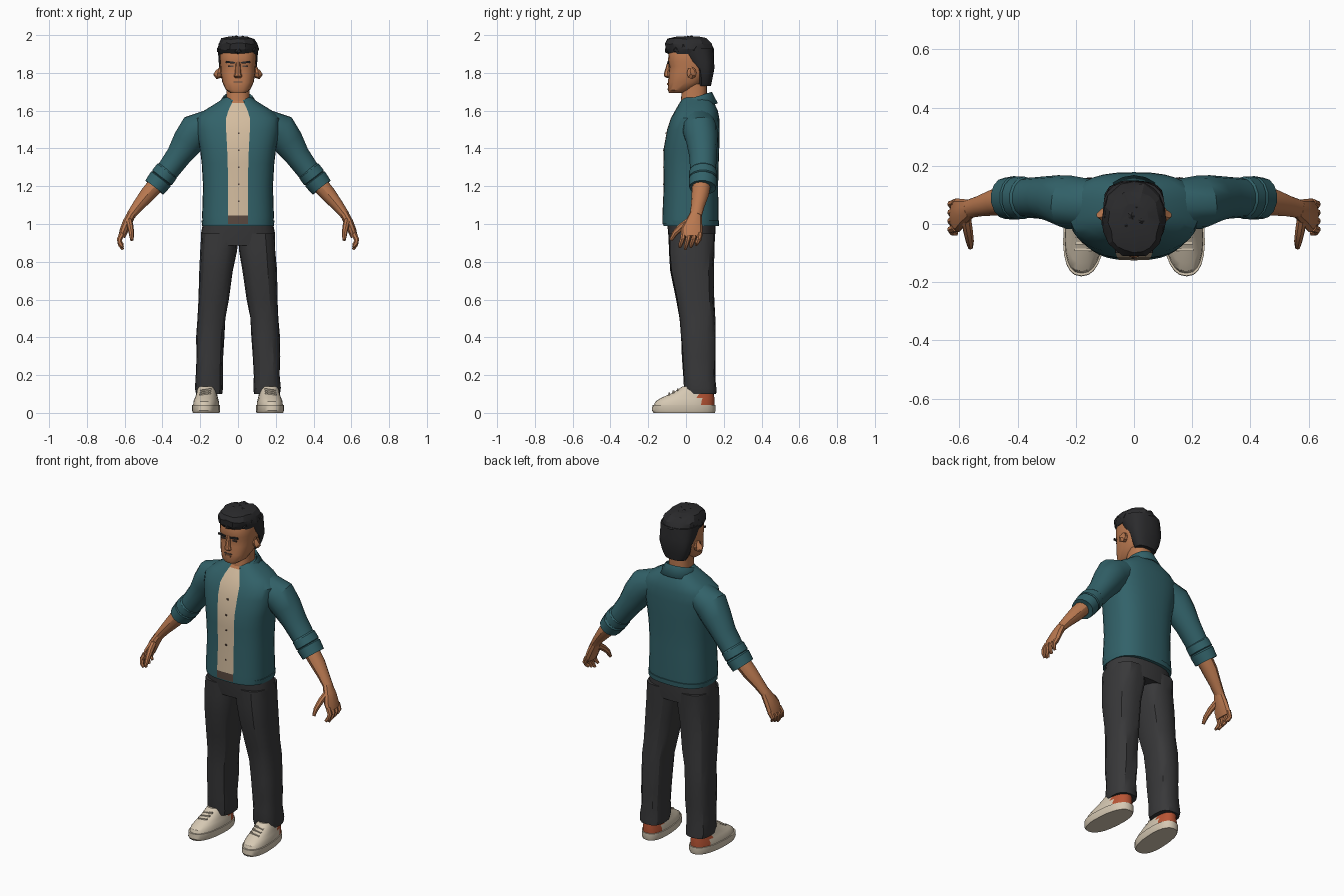
import bpy, bmesh, math, random
from mathutils import Vector, Matrix

random.seed(4)
if "Cube" in bpy.data.objects:
    bpy.data.objects.remove(bpy.data.objects["Cube"])


def material(name, r, g, b):
    m = bpy.data.materials.new(name)
    m.use_nodes = True
    m.diffuse_color = (r, g, b, 1)
    m.node_tree.nodes["Principled BSDF"].inputs["Base Color"].default_value = (r, g, b, 1)
    return m


TEAL = material("teal_shirt", .032, .122, .142)
CREAM = material("cream_undershirt", .66, .51, .35)
SKIN = material("skin", .49, .19, .08)
HAIR = material("black_hair", .024, .024, .026)
PANTS = material("charcoal_trousers", .04, .04, .042)
SHOE = material("pale_shoe", .67, .58, .45)
RUST = material("rust_heel", .48, .09, .035)
BELT = material("brown_belt", .1, .065, .05)


def finish(name, bm, mats, angle=32):
    bmesh.ops.recalc_face_normals(bm, faces=bm.faces)
    me = bpy.data.meshes.new(name)
    bm.to_mesh(me)
    bm.free()
    for m in mats:
        me.materials.append(m)
    for p in me.polygons:
        p.use_smooth = True
    me.set_sharp_from_angle(angle=math.radians(angle))
    ob = bpy.data.objects.new(name, me)
    bpy.context.collection.objects.link(ob)
    return ob


def loft(name, rings, mats, rule=None, jitter=0, angle=32):
    """Skin a stack of rings; rule(centre, column) picks the material."""
    bm = bmesh.new()
    rows = []
    for i, r in enumerate(rings):
        j = jitter if 0 < i < len(rings) - 1 else 0
        rows.append([bm.verts.new(p + Vector([random.uniform(-j, j) for _ in range(3)])) for p in r])
    n = len(rows[0])
    for a, b in zip(rows, rows[1:]):
        for k in range(n):
            f = bm.faces.new((a[k], a[(k + 1) % n], b[(k + 1) % n], b[k]))
            if rule:
                f.material_index = rule(f.calc_center_median(), k)
    for cap in (rows[0], rows[-1]):
        bm.faces.new(cap)
    return finish(name, bm, mats, angle)


def power(v, e):
    return math.copysign(abs(v) ** (2 / e), v)


def level(z, rx, front, back, cx=0, n=24, e=2.5, skew=0):
    """Horizontal rounded ring, starting at the front."""
    pts = []
    for k in range(n):
        t = k * math.tau / n
        y = (front + back) / 2 - (back - front) / 2 * power(math.cos(t), e)
        pts.append(Vector((cx + rx * power(math.sin(t), e) + skew * y, y, z)))
    return pts


def tube(name, path, mat, n=12, side=1, angle=32):
    """Limb along a path of (x, y, z, width along y, thickness)."""
    c = [Vector((side * p[0], p[1], p[2])) for p in path]
    rings = []
    for i, p in enumerate(path):
        d = (c[min(i + 1, len(c) - 1)] - c[max(i - 1, 0)]).normalized()
        v = d.cross(Vector((0, 1, 0))).normalized()
        u = v.cross(d)
        rings.append([c[i] + u * p[3] * math.cos(a) + v * p[4] * math.sin(a)
                      for a in (k * math.tau / n for k in range(n))])
    return loft(name, rings, [mat], angle=angle)


def block(name, loc, size, mat, tilt=0):
    bm = bmesh.new()
    m = Matrix.Translation(loc) @ Matrix.Rotation(tilt, 4, 'Y') @ Matrix.Diagonal((*size, 1))
    bmesh.ops.create_cube(bm, size=1, matrix=m)
    return finish(name, bm, [mat])


# Shirt body, with the undershirt and belt showing through the open front
def shirt_rule(c, k):
    if k not in (0, 31):
        return 0
    return 2 if c.z < 1.04 else 3 if c.z > 1.625 else 1


loft("shirt_body", [level(z, rx, f, b, n=32, e=2.6) for z, rx, f, b in (
    (1.0, .188, -.125, .17), (1.045, .19, -.125, .172), (1.2, .185, -.118, .17),
    (1.32, .192, -.12, .173), (1.4, .202, -.118, .176), (1.5, .222, -.1, .178),
    (1.56, .222, -.08, .176), (1.6, .18, -.058, .168), (1.64, .115, -.035, .15),
    (1.67, .07, -.015, .13))], [TEAL, CREAM, BELT, SKIN], shirt_rule)
loft("shirt_hem", [level(z, rx, f, b, n=32, e=2.6) for z, rx, f, b in (
    (.99, .19, -.12, .174), (1.018, .193, -.122, .176))], [TEAL])

# Undershirt buttons
for i, z in enumerate((1.12, 1.21, 1.3, 1.39, 1.48)):
    block(f"button_{i + 1}", (.004, -.119 + max(0, z - 1.4) * .18, z), (.009, .008, .009), BELT)

# Folded collar, open at the front with lowered points
bm = bmesh.new()
rows = []
for k in range(17):
    t = math.radians(24 + k * 19.5)
    back = (1 - math.cos(t)) / 2
    tip = .035 if k in (0, 16) else 0
    s, c = math.sin(t), -math.cos(t)
    rows.append([bm.verts.new(p) for p in (
        (.07 * s, .05 + .075 * c, 1.635 + .05 * back),
        (.078 * s, .05 + .087 * c, 1.645 + .055 * back),
        ((.115 + tip) * s, .05 + .118 * c, 1.595 - tip + .045 * back))])
for a, b in zip(rows, rows[1:]):
    for i in range(2):
        bm.faces.new((a[i], b[i], b[i + 1], a[i + 1]))
collar = finish("collar", bm, [TEAL])
mod = collar.modifiers.new("thickness", 'SOLIDIFY')
mod.thickness = .01

# Neck and head
loft("neck", [level(1.57, .07, -.04, .11), level(1.64, .062, -.028, .11),
              level(1.74, .062, -.02, .11)], [SKIN])
loft("head", [level(z, rx, f, b, n=20, e=2.6) for z, rx, f, b in (
    (1.694, .04, -.09, -.01), (1.71, .064, -.097, .03), (1.75, .083, -.095, .09),
    (1.8, .092, -.092, .12), (1.835, .094, -.088, .13), (1.86, .096, -.096, .132),
    (1.92, .095, -.09, .13), (1.97, .07, -.06, .1))], [SKIN])
loft("nose", [level(z, rx, f, -.08, n=8, e=2) for z, rx, f in (
    (1.772, .014, -.1), (1.783, .023, -.118), (1.8, .016, -.116), (1.86, .011, -.098))], [SKIN])
block("mouth", (0, -.0945, 1.752), (.05, .004, .006), BELT)
block("lower_lip", (0, -.096, 1.741), (.036, .008, .009), SKIN)
for name, s in (("left", 1), ("right", -1)):
    block(name + "_eyebrow", (s * .041, -.0945, 1.856), (.048, .009, .01), HAIR, -s * .12)
    block(name + "_eye", (s * .038, -.088, 1.836), (.028, .008, .008), BELT)
    tube(name + "_ear", [(.088, .035, 1.8, .022, .025), (.107, .03, 1.8, .026, .034),
                         (.113, .035, 1.805, .016, .024)], SKIN, 8, s)

# Hair: cropped back, full top and loose clumps
loft("hair_back", [level(z, rx, f, b, n=20) for z, rx, f, b in (
    (1.73, .064, .06, .132), (1.77, .086, .055, .142), (1.82, .098, .045, .148),
    (1.86, .103, .0, .15), (1.93, .107, -.055, .147))], [HAIR], jitter=.002)
loft("hair_top", [level(z, rx, f, b, n=20, e=2.3) for z, rx, f, b in (
    (1.9, .1, -.09, .14), (1.925, .108, -.108, .146), (1.955, .104, -.112, .138),
    (1.98, .085, -.095, .11), (1.992, .05, -.05, .07))], [HAIR], jitter=.005, angle=20)
bm = bmesh.new()
for k in range(34):
    a, h = k * 2.4, (k + .5) / 34
    r = math.sqrt(1 - h * h)
    pos = (.087 * r * math.sin(a), .015 - .1 * r * math.cos(a), 1.918 + .06 * h)
    m = Matrix.Translation(pos) @ Matrix.Rotation(a, 4, 'Z') @ Matrix.Diagonal((.024, .03, .022, 1))
    bmesh.ops.create_icosphere(bm, subdivisions=1, radius=1, matrix=m)
finish("hair_clumps", bm, [HAIR], 20)

# Hips
loft("trouser_hips", [level(z, rx, f, b) for z, rx, f, b in (
    (.885, .195, -.085, .15), (.95, .196, -.095, .155), (1.02, .182, -.1, .155))], [PANTS])


def shoe_rule(c, k):
    return 1 if c.y > .07 and c.z > .045 else 0


for name, s in (("left", 1), ("right", -1)):
    # Sleeve, rolled cuff and bare forearm
    tube(name + "_sleeve", [(.13, .065, 1.545, .085, .07), (.225, .075, 1.492, .092, .095),
                            (.265, .085, 1.435, .083, .085), (.315, .09, 1.36, .073, .068),
                            (.37, .09, 1.285, .068, .062), (.43, .09, 1.21, .064, .056)], TEAL, 14, s)
    tube(name + "_cuff", [(.368, .09, 1.29, .064, .056), (.376, .09, 1.28, .073, .066),
                          (.402, .09, 1.246, .074, .067), (.405, .09, 1.242, .069, .061),
                          (.409, .09, 1.237, .075, .067), (.443, .088, 1.193, .071, .062),
                          (.44, .088, 1.197, .05, .045)], TEAL, 14, s)
    tube(name + "_forearm", [(.41, .085, 1.235, .05, .046), (.48, .075, 1.155, .046, .041),
                             (.53, .062, 1.095, .036, .031), (.568, .052, 1.045, .032, .024)], SKIN, 12, s)
    # Hand with curled fingers and a forward thumb
    tube(name + "_palm", [(.562, .052, 1.055, .031, .024), (.585, .042, 1.01, .045, .026),
                          (.604, .03, .965, .058, .024), (.616, .03, .932, .056, .019)], SKIN, 10, s)
    for i, finger in enumerate(("index", "middle", "ring", "little")):
        y, low = -.013 + i * .029, .012 * abs(i - 1)
        tube(f"{name}_{finger}_finger", [(.612, y, .95, .014, .016), (.628, y - .006, .918, .0135, .014),
                                         (.624, y - .015, .89 + low / 2, .012, .012),
                                         (.61, y - .02, .866 + low, .008, .008)], SKIN, 7, s)
    tube(name + "_thumb", [(.578, .025, 1.02, .02, .018), (.57, -.025, .985, .019, .017),
                           (.564, -.06, .95, .015, .014), (.562, -.08, .915, .009, .009)], SKIN, 8, s)
    # Trouser leg, slightly rumpled, with a turned hem
    loft(name + "_trouser_leg", [level(z, (o - i) / 2, f, b, s * (o + i) / 2, 16, 2.7) for z, i, o, f, b in (
        (.1, .084, .222, -.005, .16), (.13, .08, .228, -.01, .158), (.2, .082, .222, -.014, .155),
        (.3, .078, .222, -.02, .156), (.4, .073, .22, -.026, .157), (.5, .064, .216, -.032, .156),
        (.6, .046, .211, -.05, .148), (.75, .026, .205, -.082, .146), (.86, .006, .2, -.09, .152),
        (.95, .0, .194, -.093, .154))], [PANTS], jitter=.003, angle=28)
    # Shoe: flat sole, sloping upper, coloured heel and laces
    foot = dict(cx=s * .168, n=24, e=2.4, skew=-s * .07)
    loft(name + "_sole", [level(z, rx, f, b, **foot) for z, rx, f, b in (
        (0, .068, -.172, .152), (.012, .073, -.18, .156), (.042, .073, -.178, .156))], [SHOE])
    loft(name + "_shoe_upper", [level(z, rx, f, b, **foot) for z, rx, f, b in (
        (.04, .067, -.17, .15), (.06, .066, -.162, .15), (.078, .06, -.135, .15),
        (.1, .054, -.085, .148), (.125, .05, -.04, .145), (.14, .045, -.02, .14))], [SHOE, RUST], shoe_rule)
    for i in range(3):
        block(f"{name}_lace_{i + 1}", (s * (.174 - i * .002), -.088 + i * .022, .1 + i * .011),
              (.06, .009, .007), SHOE, s * .15)
